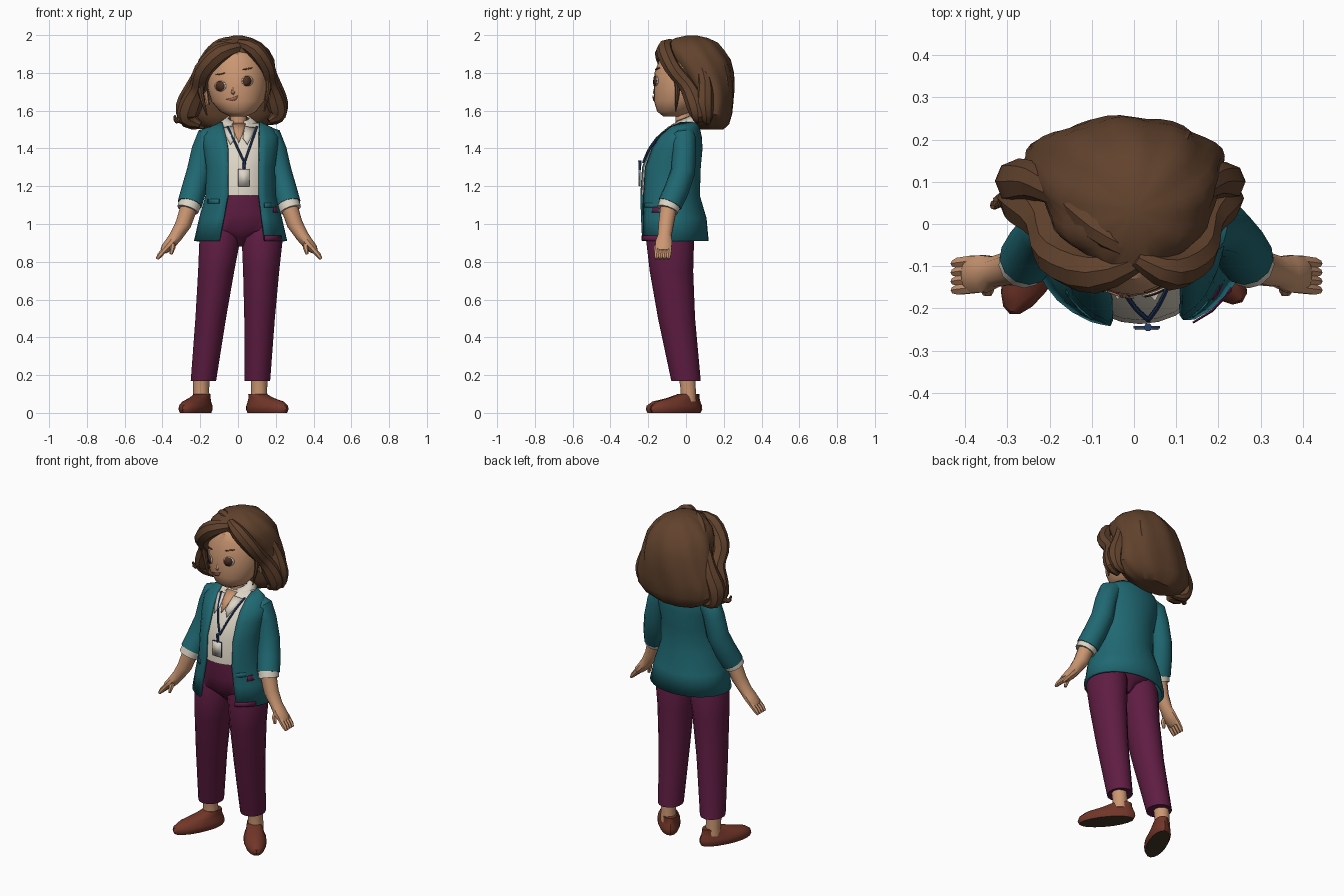
import bpy, bmesh
from math import sin, cos, pi, asin, radians
from mathutils import Vector

if "Cube" in bpy.data.objects:
    bpy.data.objects.remove(bpy.data.objects["Cube"])


def material(name, r, g, b):
    m = bpy.data.materials.new(name)
    m.diffuse_color = (r, g, b, 1)
    m.use_nodes = True
    m.node_tree.nodes["Principled BSDF"].inputs["Base Color"].default_value = m.diffuse_color
    return m


SKIN = material("skin", .60, .31, .17)
HAIR = material("brown hair", .12, .055, .026)
TEAL = material("teal jacket", .014, .138, .168)
CREAM = material("cream cloth", .72, .66, .56)
PLUM = material("plum trousers", .115, .012, .055)
SHOE = material("russet leather", .17, .037, .022)
SOLE = material("dark sole", .06, .035, .022)
NAVY = material("navy strap", .02, .05, .15)
DARK = material("dark eye", .08, .032, .018)
LIP = material("lip", .38, .13, .09)


def finish(name, verts, faces, mat, thick=0):
    me = bpy.data.meshes.new(name)
    me.from_pydata(verts, [], faces)
    bm = bmesh.new()
    bm.from_mesh(me)
    bmesh.ops.recalc_face_normals(bm, faces=bm.faces)
    bm.to_mesh(me)
    bm.free()
    me.materials.append(mat)
    me.shade_smooth()
    me.set_sharp_from_angle(angle=radians(38))
    ob = bpy.data.objects.new(name, me)
    bpy.context.collection.objects.link(ob)
    if thick:
        mod = ob.modifiers.new("thickness", 'SOLIDIFY')
        mod.thickness, mod.offset = thick, 0
    return ob


def skin_rows(rows, closed):
    n, faces = len(rows[0]), []
    for j in range(len(rows) - 1):
        for i in range(n if closed else n - 1):
            k = (i + 1) % n
            faces.append((j*n + i, j*n + k, (j + 1)*n + k, (j + 1)*n + i))
    if closed:
        faces += [tuple(range(n)), tuple(range((len(rows) - 1)*n, len(rows)*n))]
    return [p for r in rows for p in r], faces


def rings(centre, *profile):
    """Ellipses (z, cy, rx, ry) given a centre x as a function of z."""
    return [(z, centre(z), cy, rx, ry) for z, cy, rx, ry in profile]


def loft(name, stack, mat, n=20, gaps=None, bump=0, tilt=0, thick=0):
    """Stack of ellipses; gaps = open angles at the front."""
    rows = []
    for j, (z, cx, cy, rx, ry) in enumerate(stack):
        a, b = gaps[j] if gaps else (0, 0)
        row = []
        for i in range(n + 1 if gaps else n):
            t = a + (2*pi - a - b)*i/n
            f = 1 + bump*abs(sin(4.5*t + 5*z))
            y = cy - ry*f*cos(t)
            row.append((cx + rx*f*sin(t), y, z + tilt*y))
        rows.append(row)
    return finish(name, *skin_rows(rows, not gaps), mat, thick)


def tube(name, pts, mat, n=10, steps=1):
    """Swept path of (x, y, z, radius, depth factor), optionally rounded."""
    P = [Vector((tuple(p) + (1,))[:5]) for p in pts]
    Q = []
    for i in range(len(P) - 1):
        a, b, c, d = P[max(i - 1, 0)], P[i], P[i + 1], P[min(i + 2, len(P) - 1)]
        for s in range(steps):
            t = s/steps
            Q.append(.5*(2*b + (c - a)*t + (2*a - 5*b + 4*c - d)*t*t + (3*b - a - 3*c + d)*t**3))
    Q.append(P[-1])
    rows = []
    for i, q in enumerate(Q):
        T = (Vector(Q[min(i + 1, len(Q) - 1)][:3]) - Vector(Q[max(i - 1, 0)][:3])).normalized()
        U = T.cross(Vector((0, 1, 0))).normalized()
        V = U.cross(T)
        c = Vector(q[:3])
        rows.append([c + q[3]*(cos(2*pi*k/n)*U + q[4]*sin(2*pi*k/n)*V) for k in range(n)])
    return finish(name, *skin_rows(rows, True), mat)


def front_y(stack, x, z):
    """Front depth of a loft at x, z."""
    for a, b in zip(stack, stack[1:]):
        if a[0] <= z <= b[0]:
            t = (z - a[0])/(b[0] - a[0])
            cx, cy, rx, ry = [a[i] + t*(b[i] - a[i]) for i in (1, 2, 3, 4)]
            return cy - ry*max(0, 1 - ((x - cx)/rx)**2)**.5
    return 0


def patch(name, stack, outline, mat, off=.005):
    """Thin plate laid on the front of a loft."""
    n = len(outline)
    mid = tuple(sum(p[i] for p in outline)/n for i in (0, 1))
    v = [(x, front_y(stack, x, z) - off, z) for x, z in list(outline) + [mid]]
    return finish(name, v, [(i, (i + 1) % n, n) for i in range(n)], mat, .004)


def oval(x, z, rx, rz, n=14):
    return [(x + rx*cos(2*pi*i/n), z + rz*sin(2*pi*i/n)) for i in range(n)]


def box(x, z, w, h):
    return [(x - w, z - h), (x, z - h), (x + w, z - h), (x + w, z + h), (x, z + h), (x - w, z + h)]


# Jacket: open at the front, flaring below the waist
body = rings(lambda z: .014, (.91, -.067, .24, .18), (1.03, -.073, .213, .175), (1.15, -.09, .18, .157),
             (1.3, -.083, .176, .155), (1.4, -.057, .19, .138), (1.46, -.038, .195, .115),
             (1.505, -.018, .165, .085), (1.535, -.005, .105, .062))
gaps = []
for z, cx, cy, rx, ry in body:
    flare, neck = max(0, 1.15 - z), max(0, z - 1.42)
    gaps.append([asin(min(1, e/rx)) for e in (.098 + .12*flare, .067 + .19*flare + .25*neck)])
loft("jacket", body, TEAL, 24, gaps, thick=.014)
patch("left_pocket_flap", body, box(-.13, 1.12, .03, .012), TEAL, .012)
patch("right_pocket_flap", body, box(.17, 1.10, .03, .012), TEAL, .012)
patch("right_pocket_lining", body, box(.2, 1.075, .012, .014), PLUM, .014)
patch("hem_lining", body, box(.185, .925, .045, .013), PLUM, .014)

# Shirt, open neck, collar
shirt = [(z, cx, cy, rx - .012, ry - .01) for z, cx, cy, rx, ry in body[2:]]
loft("shirt", shirt, CREAM, 24)
patch("open_neck", shirt, [(-.03, 1.53), (-.018, 1.48), (.004, 1.43), (.026, 1.48), (.04, 1.53)], SKIN, .006)
loft("collar_band", rings(lambda z: .003, (1.56, 0, .055, .055), (1.52, -.008, .112, .092)), CREAM, 16,
     [(.5, .5)]*2, tilt=.38, thick=.01)
for name, s in (("left_collar_point", -1), ("right_collar_point", 1)):
    patch(name, shirt, [(.005 + s*x, z) for x, z in ((.03, 1.515), (.09, 1.51), (.045, 1.42), (.02, 1.455))],
          CREAM, .012)

# Lanyard and badge
for name, x0 in (("left_lanyard", -.055), ("right_lanyard", .1)):
    pts = []
    for i in range(7):
        x, z = x0 + (.034 - x0)*i/6, 1.515 - .19*i/6
        pts.append((x, front_y(shirt, x, z) - .011, z, .006))
    tube(name, pts, NAVY, 6)
by = front_y(shirt, .03, 1.25) - .014
tube("badge_clip", [(.033, by, 1.335, .01), (.031, by, 1.285, .007)], NAVY, 6)
for name, w, y, m in (("badge_rim", .031, by, NAVY), ("badge_card", .028, by - .004, CREAM)):
    finish(name, [(x, y, z) for x, z in box(.03, 1.245, w, w + .015)], [tuple(range(6))], m, .006)

# Trousers
loft("trouser_hips", rings(lambda z: .015, (.88, -.08, .02, .05), (.93, -.082, .07, .1), (.965, -.083, .205, .128),
                           (1.05, -.085, .185, .145), (1.168, -.085, .158, .143)), PLUM)
for side, low, high in (("left", -.183, -.09), ("right", .103, .13)):
    loft(side + "_trouser_leg", rings(lambda z: low + (high - low)*(z - .17)/.8, (.17, 0, .069, .078),
         (.5, -.05, .083, .098), (.75, -.077, .098, .115), (.93, -.085, .112, .128), (1.01, -.085, .08, .1)), PLUM, 14)

# Ankles and shoes
shoe = rings(lambda z: 0, (0, -.07, .056, .155), (.018, -.07, .064, .165), (.038, -.068, .063, .161),
             (.06, -.056, .053, .14), (.078, -.018, .046, .095), (.1, .015, .04, .06))
for side, x, turn in (("left", -.195, -25), ("right", .112, 38)):
    tube(side + "_ankle", [(x, .012, .06, .045), (x, .012, .12, .042), (x, .005, .2, .046)], SKIN)
    ob = loft(side + "_shoe", shoe, SHOE, 18)
    ob.data.materials.append(SOLE)
    for f in ob.data.polygons:
        f.material_index = int(f.normal.z < -.9)
    ob.location, ob.rotation_euler = (x, 0, 0), (0, 0, radians(turn))

# Arms, mirrored
for side, s in (("left", -1), ("right", 1)):
    def arm(name, pts, mat, n=10):
        tube(side + name, [(.006 + s*p[0],) + p[1:] for p in pts], mat, n)
    arm("_sleeve", [(.12, -.005, 1.475, .05), (.165, -.01, 1.455, .064), (.19, -.01, 1.39, .062), (.213, -.015, 1.28, .064),
                    (.24, -.05, 1.18, .066), (.262, -.085, 1.105, .065)], TEAL, 12)
    arm("_cuff", [(.258, -.083, 1.115, .06), (.272, -.097, 1.075, .058)], CREAM, 12)
    arm("_forearm", [(.262, -.09, 1.1, .046), (.295, -.105, 1.0, .042), (.335, -.113, .935, .034, 1.1),
                     (.362, -.118, .9, .031, 1.5), (.39, -.12, .87, .026, 1.75), (.402, -.12, .855, .018, 2)], SKIN)
    for i in range(4):
        y = -.088 - .021*i
        arm("_finger_%d" % (i + 1), [(.388, y, .872, .015), (.42, y - .004, .835, .014), (.434, y - .006, .815, .008)], SKIN, 6)
    arm("_thumb", [(.352, -.135, .91, .014), (.352, -.158, .875, .015), (.36, -.162, .84, .008)], SKIN, 6)

# Neck and head
tube("neck", [(.003, -.005, 1.47, .055), (.003, -.015, 1.54, .043), (0, -.01, 1.64, .045)], SKIN, 14)
head = rings(lambda z: -.004 + .05*max(0, 1.7 - z), (1.57, -.07, .045, .05), (1.595, -.058, .095, .095),
             (1.65, -.032, .14, .137), (1.72, -.012, .158, .158), (1.8, -.005, .16, .162),
             (1.86, .005, .145, .15), (1.9, .01, .12, .14), (1.94, .02, .07, .08))
loft("head", head, SKIN, 28)
for side, s, z in (("left", -1, 1.675), ("right", 1, 1.70)):
    tube(side + "_ear", [(-.005 + s*.158, .005, z - .045, .012), (-.005 + s*.17, .005, z, .02, 1.6),
                         (-.005 + s*.168, .01, z + .04, .01, 1.5)], SKIN, 8)
ny = front_y(head, -.026, 1.7)
tube("nose", [(-.026, ny + .006, 1.725, .006), (-.026, ny + .004, 1.695, .012), (-.026, ny + .008, 1.683, .006)], SKIN, 8)

# Painted face
for side, x, z in (("left", -.093, 1.73), ("right", .05, 1.757)):
    patch(side + "_eye_white", head, oval(x, z, .03, .028), CREAM, .003)
    patch(side + "_iris", head, oval(x - .002, z, .023, .027), DARK, .006)
    patch(side + "_eyebrow", head, [(px, pz + .2*(px - x)) for px, pz in oval(x, z + .065, .026, .004)], HAIR, .004)
patch("mouth", head, [(-.065, 1.66), (-.035, 1.65), (-.01, 1.657), (0, 1.68), (-.03, 1.668)], LIP)

# Hair mass
loft("hair_mass", rings(lambda z: .06*(z - 2), (1.5, .135, .13, .06), (1.53, .135, .19, .09), (1.58, .132, .235, .108),
     (1.65, .132, .232, .114), (1.72, .125, .215, .125), (1.8, .096, .202, .148), (1.87, .066, .188, .16),
     (1.92, .042, .16, .15), (1.96, .032, .118, .128), (1.985, .03, .07, .08), (1.998, .03, .02, .025)),
     HAIR, 45, bump=.075)


# Swept locks: each side repeats the same path, the right one narrower and higher
def locks(name, *pts):
    tube("left_" + name, [(-x, y, z, r) for x, y, z, r in pts], HAIR, 8, 3)
    tube("right_" + name, [(.02 + .72*x, y, z + .02, r*.85) for x, y, z, r in pts], HAIR, 8, 3)


locks("front_lock", (-.02, -.08, 1.94, .025), (.09, -.115, 1.905, .05), (.185, -.075, 1.81, .05), (.21, 0, 1.72, .048),
      (.25, .045, 1.63, .06), (.265, .065, 1.56, .052), (.2, .06, 1.525, .018))
locks("outer_curl", (.18, .07, 1.84, .03), (.23, .1, 1.73, .045), (.275, .1, 1.62, .055), (.265, .11, 1.54, .035),
      (.18, .11, 1.515, .012))
locks("wisp", (.19, -.06, 1.78, .016), (.197, -.045, 1.7, .016), (.165, -.055, 1.575, .004))
tube("crown_lock", [(.02, -.08, 1.94, .02), (-.06, -.03, 1.955, .035), (-.13, .04, 1.91, .04), (-.18, .1, 1.83, .03)], HAIR, 8, 3)
tube("back_lock", [(.03, .1, 1.95, .02), (.1, .175, 1.83, .042), (.08, .195, 1.65, .045), (.02, .18, 1.52, .015)], HAIR, 8, 3)
tube("flyaway_curl", [(-.29, .08, 1.57, .015), (-.325, .05, 1.545, .014), (-.335, .04, 1.575, .005)], HAIR, 8, 3)
